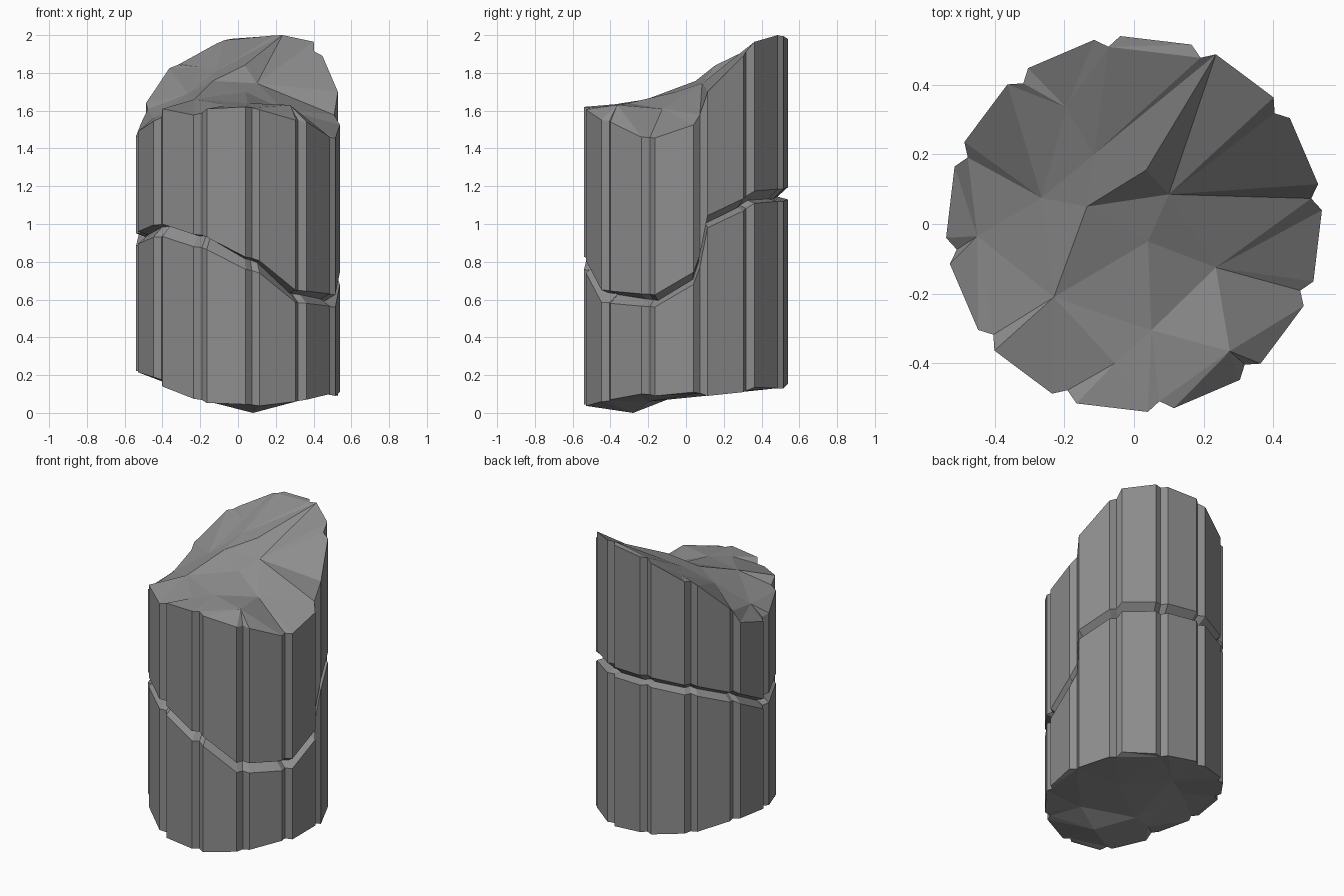
import bpy, bmesh
from math import radians, sin, cos
from mathutils import Vector
from mathutils.geometry import delaunay_2d_cdt

cube = bpy.data.objects.get("Cube")
if cube:
    bpy.data.objects.remove(cube)

FLUTES, RADIUS, NOTCH_RADIUS, START = 12, 0.541, 0.514, 8.2
GAP, GAP_DEPTH = 0.065, 0.055

# Heights of the two panel corners beside each flute, counter-clockwise from +x
TOP = [(1.525, 1.70), (1.89, 1.965), (2.0, 1.995), (1.98, 1.955),
       (1.85, 1.825), (1.64, 1.53), (1.465, 1.49), (1.545, 1.61),
       (1.577, 1.61), (1.62, 1.605), (1.55, 1.54), (1.46, 1.455)]
CRACK = [(0.68, 0.98), (1.07, 1.11), (1.12, 1.12), (1.13, 1.13),
         (1.10, 1.09), (1.02, 0.99), (0.885, 0.895), (0.93, 0.935),
         (0.88, 0.865), (0.76, 0.74), (0.585, 0.58), (0.565, 0.56)]
BOTTOM = [(0.11, 0.09), (0.11, 0.135), (0.13, 0.13), (0.155, 0.155),
          (0.18, 0.19), (0.23, 0.23), (0.222, 0.215), (0.19, 0.14),
          (0.075, 0.053), (0.045, 0.037), (0.06, 0.07), (0.1, 0.09)]

# Inner points of the two broken ends
TOP_POINTS = {
    "A": (-0.115, 0.2, 1.81), "B": (0.035, 0.155, 1.84), "C": (0.1, 0.085, 1.745),
    "D": (-0.135, 0.05, 1.757), "E": (-0.265, 0.075, 1.69), "F": (-0.195, 0.335, 1.83),
    "G": (-0.45, -0.035, 1.56), "H": (-0.23, -0.21, 1.66), "I": (0.04, -0.05, 1.70),
    "J": (0.235, -0.125, 1.61), "K": (0.05, -0.305, 1.64), "L": (0.275, -0.365, 1.63),
    "M": (-0.055, -0.4, 1.63)}
TOP_CREASES = [("A", 6), ("B", 6), ("C", 6), ("C", 5), ("C", 2), ("J", 0), ("J", 35),
               ("I", "J"), ("E", 14), ("E", 15), ("C", "D"), ("B", "D"), ("B", "C"),
               ("H", 24), ("G", "H"), ("L", 31), ("K", 27)]
BOTTOM_POINTS = {
    "A": (0.08, -0.28, 0.0), "B": (-0.1, -0.1, 0.07), "C": (0.2, 0.1, 0.09),
    "D": (-0.25, 0.15, 0.18), "E": (-0.05, 0.3, 0.13), "F": (0.25, -0.2, 0.06),
    "G": (-0.28, -0.2, 0.12)}


def add_ring(bm, heights, inset=0.0, lift=lambda angle: 0.0):
    """One loop of the fluted outline: corner, notch, corner for each flute."""
    ring = []
    for k, (before, after) in enumerate(heights):
        middle = before + 0.3 * (after - before)
        for offset, radius, z in ((-4, RADIUS, before), (0, NOTCH_RADIUS, middle),
                                  (4, RADIUS, after)):
            a = radians(START + k * 360 / FLUTES + offset)
            r = radius - inset
            ring.append(bm.verts.new((r * cos(a), r * sin(a), z + lift(a))))
    return ring


def bridge(bm, low, high):
    n = len(low)
    for i in range(n):
        j = (i + 1) % n
        bm.faces.new((low[i], low[j], high[j], high[i]))


def broken_cap(bm, ring, points, creases=()):
    """Fill a rim with jagged triangles through the inner points."""
    n = len(ring)
    names = {name: n + i for i, name in enumerate(points)}
    verts = ring + [bm.verts.new(p) for p in points.values()]
    edges = [(i, (i + 1) % n) for i in range(n)]
    edges += [tuple(names.get(e, e) for e in pair) for pair in creases]
    flat = [Vector((v.co.x, v.co.y)) for v in verts]
    out = delaunay_2d_cdt(flat, edges, [], 1, 1e-5)
    source = out[3]
    for face in out[2]:
        corners = [source[i][0] for i in face if source[i]]
        if len(set(corners)) == 3:
            bm.faces.new([verts[i] for i in corners])


# Stone shaft with fluted sides and a crack cut round it
bm = bmesh.new()
bottom = add_ring(bm, BOTTOM)
lower_rim = add_ring(bm, CRACK)
crack_floor = add_ring(bm, CRACK, GAP_DEPTH,
                       lambda a: GAP * (0.55 - 0.35 * cos(a - radians(70))))
upper_rim = add_ring(bm, CRACK, 0.0, lambda a: GAP)
top = add_ring(bm, TOP)
rings = [bottom, lower_rim, crack_floor, upper_rim, top]
for low, high in zip(rings, rings[1:]):
    bridge(bm, low, high)

# Broken ends
broken_cap(bm, top, TOP_POINTS, TOP_CREASES)
broken_cap(bm, bottom, BOTTOM_POINTS)
bmesh.ops.recalc_face_normals(bm, faces=bm.faces)

mesh = bpy.data.meshes.new("broken_column")
bm.to_mesh(mesh)
bm.free()
column = bpy.data.objects.new("broken_column", mesh)
bpy.context.collection.objects.link(column)

# Grey stone
stone = bpy.data.materials.new("grey_stone")
stone.use_nodes = True
colour = (0.27, 0.27, 0.27, 1.0)
stone.diffuse_color = colour
stone.node_tree.nodes["Principled BSDF"].inputs["Base Color"].default_value = colour
mesh.materials.append(stone)
